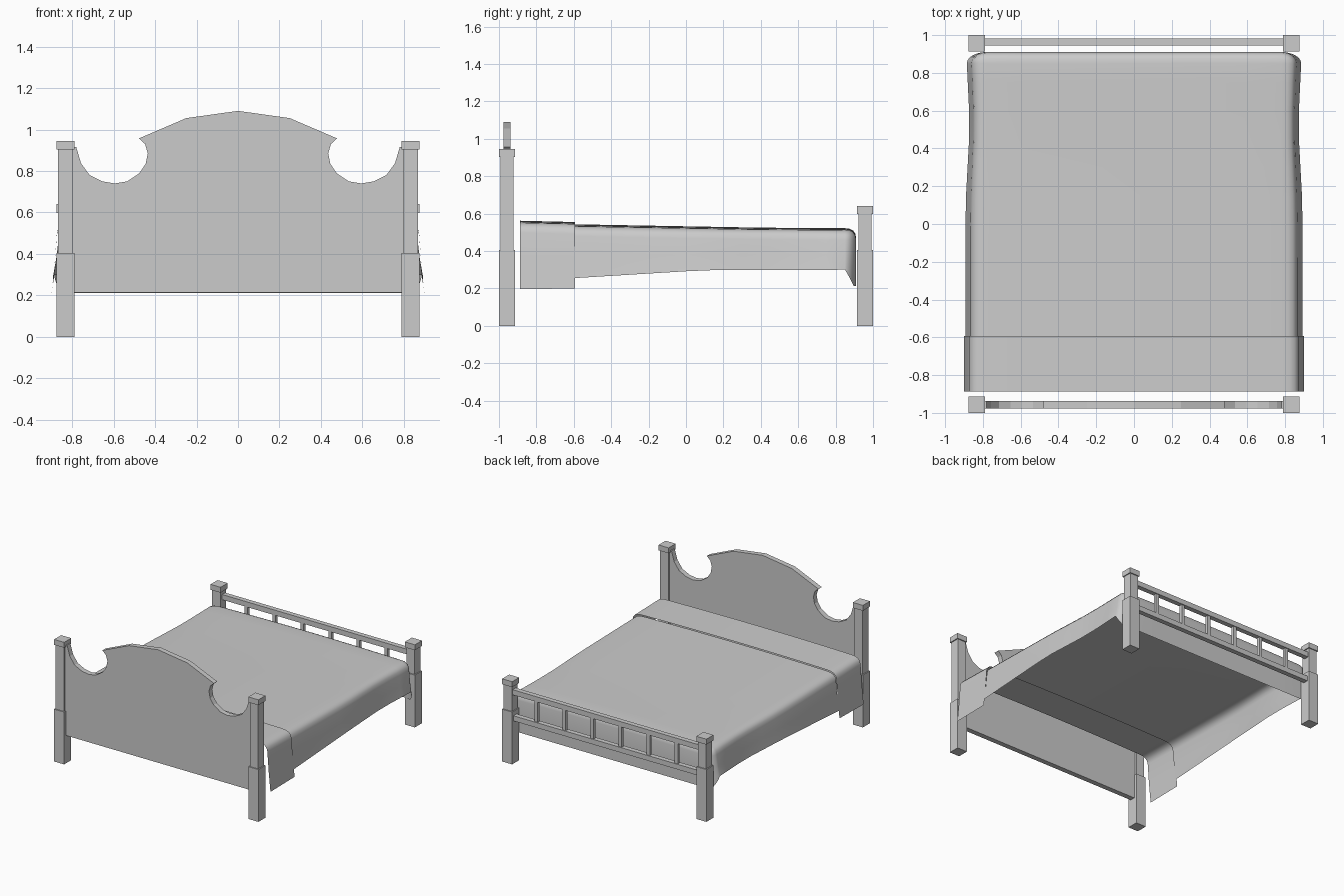
import bpy, bmesh, math

if "Cube" in bpy.data.objects:
    bpy.data.objects.remove(bpy.data.objects["Cube"])


def make_object(name, verts, faces, smooth=False):
    me = bpy.data.meshes.new(name)
    bm = bmesh.new()
    vs = [bm.verts.new(v) for v in verts]
    for f in faces:
        bm.faces.new([vs[i] for i in f])
    bmesh.ops.recalc_face_normals(bm, faces=bm.faces[:])
    bm.to_mesh(me)
    bm.free()
    ob = bpy.data.objects.new(name, me)
    bpy.context.collection.objects.link(ob)
    if smooth:
        me.polygons.foreach_set("use_smooth", [True] * len(me.polygons))
    return ob


def box(name, x0, x1, y0, y1, z0, z1):
    v = [(x, y, z) for z in (z0, z1) for x, y in ((x0, y0), (x1, y0), (x1, y1), (x0, y1))]
    f = [(0, 3, 2, 1), (4, 5, 6, 7)] + [(i, (i + 1) % 4, (i + 1) % 4 + 4, i + 4) for i in range(4)]
    return make_object(name, v, f)


def lerp(table, t):
    for (a, p), (b, q) in zip(table, table[1:]):
        if t <= b:
            k = max(0, (t - a) / (b - a))
            return p + (q - p) * k
    return table[-1][1]


# Posts: thick foot, slimmer shaft, square cap
for end, yc, top in (("head", -0.957, 0.945), ("foot", 0.957, 0.64)):
    for side, s in (("left", -1), ("right", 1)):
        for part, h, z0, z1 in (("base", 0.043, 0, 0.405), ("shaft", 0.035, 0.405, top - 0.04),
                                ("cap", 0.043, top - 0.042, top)):
            x = s * 0.832
            box(f"{end}_post_{part}_{side}", x - h, x + h, yc - h, yc + h, z0, z1)

# Headboard: half outline mirrored, extruded through its thickness
half = [(0.25, 1.055), (0.478, 0.957), (0.448, 0.93), (0.435, 0.885), (0.445, 0.835), (0.475, 0.79),
        (0.535, 0.75), (0.595, 0.74), (0.655, 0.75), (0.715, 0.78), (0.757, 0.837), (0.78, 0.915),
        (0.81, 0.915), (0.81, 0.215)]
outline = [(0, 1.09)] + half + [(-x, z) for x, z in reversed(half)]
n = len(outline)
verts = [(x, y, z) for y in (-0.977, -0.937) for x, z in outline]
faces = [tuple(range(n)), tuple(range(2 * n - 1, n - 1, -1))]
faces += [(i, (i + 1) % n, (i + 1) % n + n, i + n) for i in range(n)]
make_object("headboard", verts, faces)

# Footboard: two rails and six spindles
box("foot_rail_top", -0.8, 0.8, 0.945, 0.983, 0.53, 0.57)
box("foot_rail_bottom", -0.8, 0.8, 0.945, 0.983, 0.33, 0.37)
for i in range(6):
    x = -0.6 + 0.24 * i
    box(f"foot_spindle_{i + 1}", x - 0.013, x + 0.013, 0.952, 0.976, 0.37, 0.53)

# Cover: sheet grid draped over both sides and the foot with rounded corners
# each drop level: share of the outward flare, fixed drop, share of the remaining fall
LEVELS = [(0, 0, 0), (0.32, 0.003, 0), (0.55, 0.012, 0), (0.7, 0.03, 0), (0.76, 0.055, 0),
          (0.86, 0.055, 0.5), (1, 0.055, 1)]
N = len(LEVELS) - 1


def drape(name, ys, top, hem, width, core, foot_drop):
    cols = [(-0.0 + s, k) for s, k in
            [(-1, k) for k in range(N, 0, -1)] + [(-1 + 0.25 * i, 0) for i in range(9)]
            + [(1, k) for k in range(1, N + 1)]]
    rows = [(y, 0) for y in ys] + ([(ys[-1], k) for k in range(1, N + 1)] if foot_drop else [])
    verts = []
    for y, j in rows:
        for u, i in cols:
            lv = max(i, j)
            share, drop, fall = LEVELS[lv]
            # 0 = side direction, 1 = foot direction
            t = 0 if lv == 0 else (0.5 * j / lv if i >= j else 1 - 0.5 * i / lv)
            a = t * math.pi / 2
            rx = (lerp(width, y) - core) * share
            ry = 0.06 * min(share / 0.76, 1) if foot_drop else 0
            z0 = lerp(top, y) - 0.008 * u * u
            k = min(1, t * 1.8)
            h = lerp(hem, y) * (1 - k) + 0.212 * k
            z = z0 - drop - fall * (z0 - drop - h)
            verts.append((u * core + math.copysign(rx * math.cos(a), u) * (i > 0),
                          y + ry * math.sin(a), z))
    c = len(cols)
    faces = [(r * c + i, r * c + i + 1, (r + 1) * c + i + 1, (r + 1) * c + i)
             for r in range(len(rows) - 1) for i in range(c - 1)]
    return make_object(name, verts, faces, True)


drape("bed_cover", [-0.6, -0.4, -0.2, 0, 0.15, 0.3, 0.45, 0.6, 0.75, 0.85],
      [(-0.6, 0.543), (0.4, 0.525), (0.85, 0.522)],
      [(-0.6, 0.255), (0.1, 0.298), (0.85, 0.3)],
      [(-0.6, 0.892), (0.1, 0.892), (0.45, 0.873), (0.6, 0.873), (0.85, 0.885)], 0.78, True)

# Turned-back fold near the headboard, hanging lower at the sides
drape("cover_fold", [-0.888, -0.79, -0.69, -0.593],
      [(-0.888, 0.562), (-0.593, 0.555)], [(-0.888, 0.196), (-0.593, 0.2)],
      [(-0.888, 0.9), (-0.593, 0.9)], 0.79, False)
